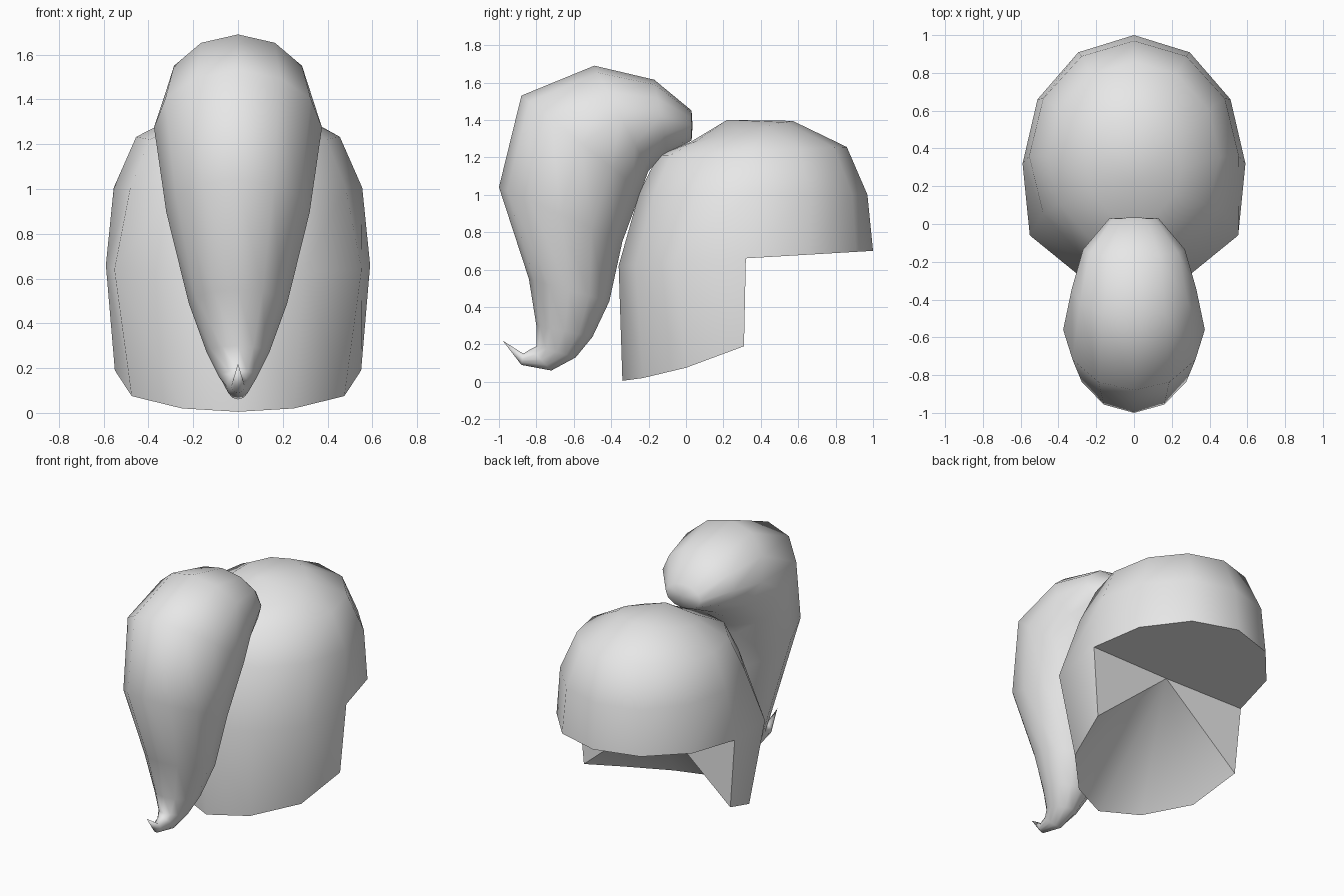
import bpy, bmesh
from math import sin, cos, pi, radians
from mathutils import Vector

cube = bpy.data.objects.get("Cube")
if cube:
    bpy.data.objects.remove(cube, do_unlink=True)

grey = bpy.data.materials.new("plain grey")
grey.use_nodes = True
tone = (0.8, 0.8, 0.8, 1)
grey.diffuse_color = tone
grey.node_tree.nodes["Principled BSDF"].inputs["Base Color"].default_value = tone

SIDES = 12


def ring(bm, a, b, width):
    """Oval loop running from a to b (y, z) and back, starting at a."""
    a, b = Vector((0, *a)), Vector((0, *b))
    mid, half = (a + b) / 2, (a - b) / 2
    verts = []
    for i in range(SIDES):
        t = 2 * pi * i / SIDES
        verts.append(bm.verts.new(mid + half * cos(t) + Vector((width * sin(t), 0, 0))))
    return verts


def bridge(bm, loops):
    for lo, hi in zip(loops, loops[1:]):
        for i in range(SIDES):
            j = (i + 1) % SIDES
            bm.faces.new((lo[i], lo[j], hi[j], hi[i]))


def fan(bm, verts, point, closed=True):
    tip = bm.verts.new(point)
    for i in range(len(verts) - (not closed)):
        bm.faces.new((verts[i], verts[(i + 1) % len(verts)], tip))
    return tip


def finish(bm, name, angle):
    bmesh.ops.recalc_face_normals(bm, faces=bm.faces)
    mesh = bpy.data.meshes.new(name)
    bm.to_mesh(mesh)
    bm.free()
    mesh.materials.append(grey)
    obj = bpy.data.objects.new(name, mesh)
    bpy.context.collection.objects.link(obj)
    bpy.ops.object.select_all(action='DESELECT')
    obj.select_set(True)
    bpy.context.view_layer.objects.active = obj
    bpy.ops.object.shade_smooth_by_angle(angle=radians(angle))


# Domed cap: front point, back point, half width of each level
bm = bmesh.new()
levels = [
    ((-.36, .62), (1.0, .70), .59),
    ((-.25, 1.01), (.97, 1.0), .555),
    ((-.15, 1.21), (.86, 1.255), .455),
    ((.02, 1.28), (.57, 1.395), .25),
]
loops = [ring(bm, *lv) for lv in levels]
for i in (2, -2):                       # fuller front corners
    loops[0][i].co.x *= 1.08
    loops[0][i].co.y -= .04
bridge(bm, loops)
fan(bm, loops[-1], (0, .22, 1.4))

# Front skirt, hanging below the front half of the lowest level
half = SIDES // 4
order = range(-half, half + 1)
front = [loops[0][i] for i in order]
rim_shape = [(0, -.34, .005), (.25, -.23, .02), (.475, 0, .075), (.55, .31, .19)]
rim = []
for i in order:
    x, y, z = rim_shape[abs(i)]
    rim.append(bm.verts.new((x if i > 0 else -x, y, z)))
for i in range(len(rim) - 1):
    bm.faces.new((front[i], front[i + 1], rim[i + 1], rim[i]))

# Underside: hollow cone in front, two upright walls, flat back half
apex = fan(bm, rim, (0, .31, .66), closed=False)
bm.faces.new((front[0], rim[0], apex))
bm.faces.new((front[-1], rim[-1], apex))
back = [loops[0][i] for i in range(half, SIDES - half + 1)]
bm.faces.new(back + [apex])
finish(bm, "hair_cap", 42)

# Swept lock: outer point, inner point, half width of each section
bm = bmesh.new()
sections = [
    ((.03, 1.45), (.03, 1.29), .13),
    ((-.17, 1.615), (-.10, 1.22), .27),
    ((-.49, 1.69), (-.2, 1.13), .33),
    ((-.88, 1.53), (-.24, 1.02), .375),
    ((-1.0, 1.04), (-.34, .75), .32),
    ((-.84, .55), (-.41, .43), .22),
    ((-.80, .30), (-.50, .24), .14),
    ((-.80, .19), (-.59, .13), .085),
    ((-.83, .175), (-.72, .06), .05),
    ((-.87, .15), (-.88, .09), .03),
]
loops = [ring(bm, *s) for s in sections]
bridge(bm, loops)
fan(bm, loops[0], (0, .035, 1.37))
fan(bm, loops[-1], (0, -.98, .22))
finish(bm, "hair_lock", 70)
